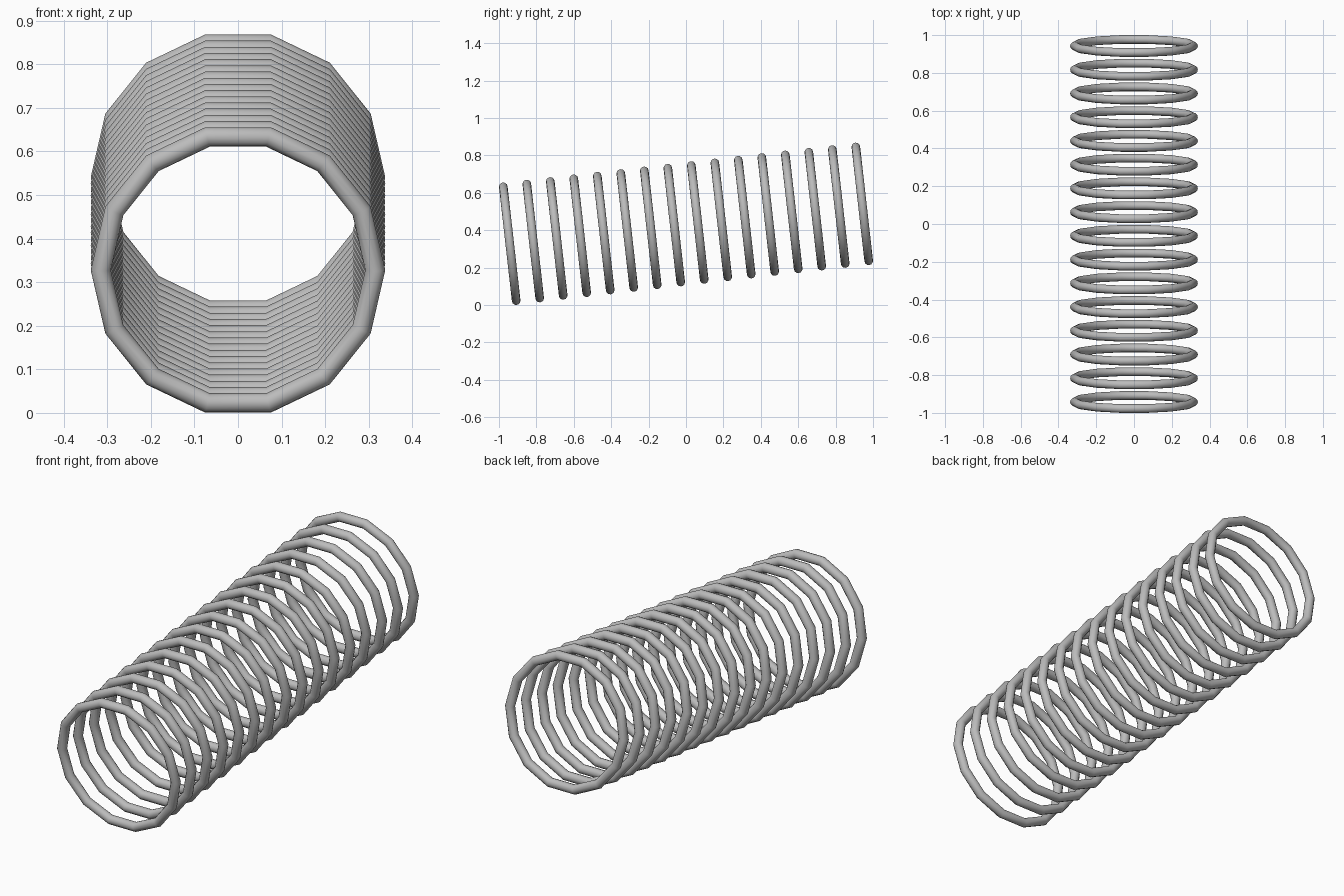
import bpy
import math

cube = bpy.data.objects.get("Cube")
if cube:
    bpy.data.objects.remove(cube, do_unlink=True)

# Plain grey metal
grey = bpy.data.materials.new("grey")
grey.use_nodes = True
colour = (0.5, 0.5, 0.5, 1)
grey.diffuse_color = colour
grey.node_tree.nodes["Principled BSDF"].inputs["Base Color"].default_value = colour

RINGS = 16
SIDES = 14
MAJOR, MINOR = 0.315, 0.023
HALF_Y = 0.9424          # first and last ring centres
TILT = math.radians(6.45)  # slope of the row
BASE_Z = 0.328

# Row of separate rings, each square to the sloping axis
for i in range(RINGS):
    y = -HALF_Y + 2 * HALF_Y * i / (RINGS - 1)
    z = BASE_Z + (y + HALF_Y) * math.tan(TILT)
    bpy.ops.mesh.primitive_torus_add(
        major_segments=SIDES, minor_segments=12,
        major_radius=MAJOR, minor_radius=MINOR)
    ring = bpy.context.object
    ring.name = f"ring_{i + 1}"
    # Turn the mesh half a side so a flat side lies at the bottom
    for v in ring.data.vertices:
        a = math.atan2(v.co.y, v.co.x)
        r = math.hypot(v.co.x, v.co.y)
        v.co.x, v.co.y = r * math.cos(a), r * math.sin(a)
    ring.location = (0, y, z)
    ring.rotation_euler = (TILT - math.pi / 2, 0, 0)
    ring.data.materials.append(grey)
    bpy.ops.object.shade_smooth_by_angle(angle=math.radians(40))
